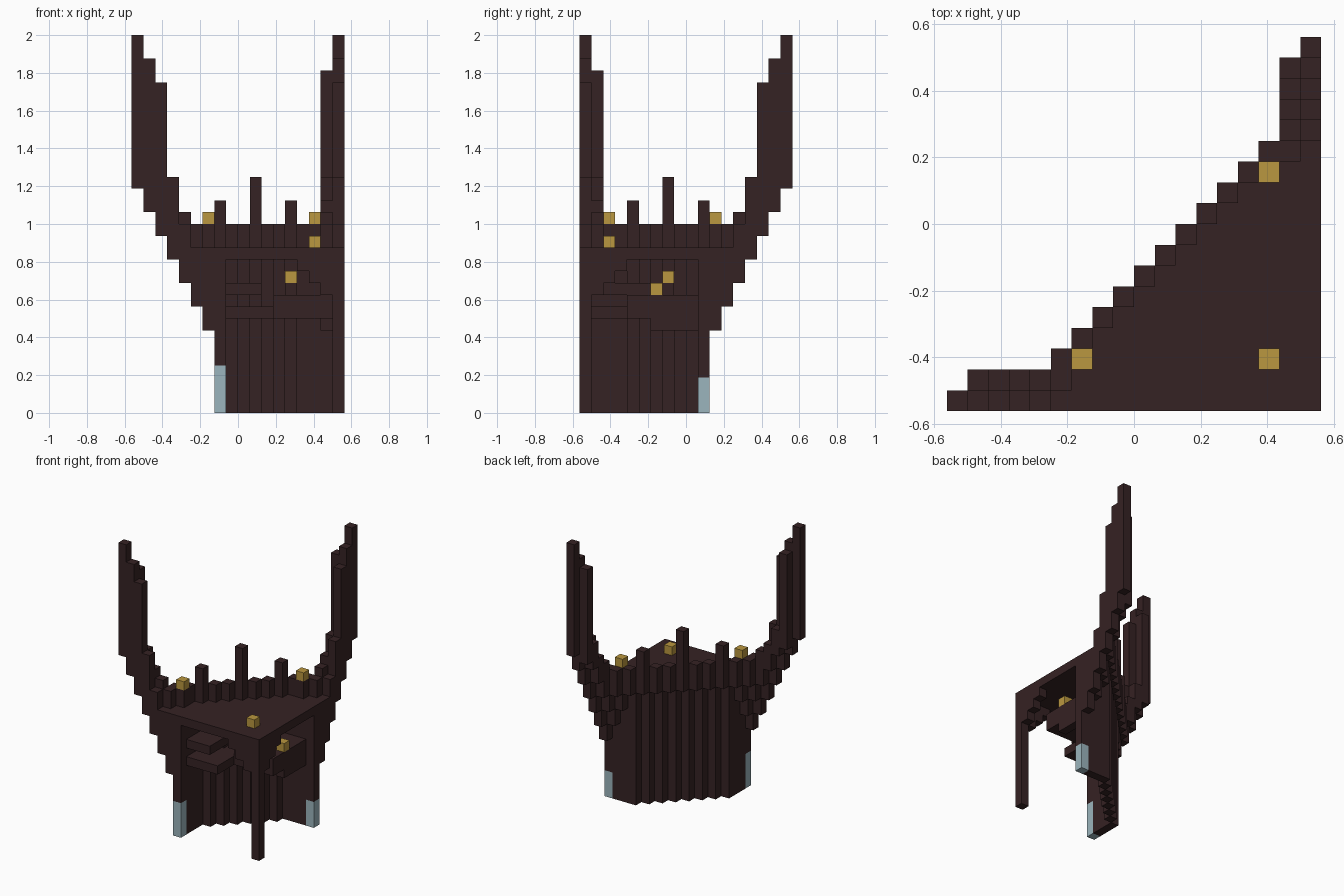
import bpy
import bmesh
from mathutils import Vector

cube = bpy.data.objects.get("Cube")
if cube:
    bpy.data.objects.remove(cube, do_unlink=True)

UNIT = 2 / 32      # edge of one block
SIDE = 18          # blocks along each horizontal side


def material(name, rgb):
    m = bpy.data.materials.new(name)
    m.use_nodes = True
    m.diffuse_color = (*rgb, 1)
    m.node_tree.nodes["Principled BSDF"].inputs["Base Color"].default_value = (*rgb, 1)
    return m


dark = material("dark brick", (0.036, 0.016, 0.017))
gold = material("gold", (0.49, 0.31, 0.05))
ice = material("pale blue", (0.33, 0.46, 0.51))

parts = {}         # part name -> (material, cells)
taken = set()      # all filled cells


def add(name, mat, x, y, z, mirror=False):
    """Fill a block range; x, y, z are a number or a (first, last + 1) pair."""
    rx, ry, rz = [range(*r) if isinstance(r, tuple) else range(r, r + 1) for r in (x, y, z)]
    cells = parts.setdefault(name, (mat, set()))[1]
    for i in rx:
        for j in ry:
            for k in rz:
                spots = [(i, j, k)]
                if mirror:      # reflect across the diagonal of the plan
                    spots.append((SIDE - 1 - j, SIDE - 1 - i, k))
                for c in spots:
                    if c not in taken:
                        taken.add(c)
                        cells.add(c)


# Feet at the two ends of the wall
add("left_foot", ice, 17, 10, (0, 3))
add("right_foot", ice, 7, 0, (0, 4))

# Corner post and stepped arch brackets
add("corner_post", dark, 17, 0, (0, 13))
for i, low in ((16, 10), (15, 11), (14, 12)):
    add("arch_brackets", dark, i, 0, (low, 13), True)

# Diagonal back wall with straight returns
for i in range(7, 15):
    add("back_wall", dark, i, i - 4, (0, 13))
add("back_wall", dark, 7, (0, 4), (0, 13), True)

# Triangular roof, with the parapet on its long edge
for i in range(3, SIDE):
    add("roof", dark, i, (0, min(i - 2, 15) if i > 4 else 1), 13)
for i in range(5, 16):
    add("parapet", dark, i, i - 3, (13, 16))
add("parapet", dark, 5, 1, (13, 16), True)

# Stepped wings that lean outward and rise into horns: x, y, bottom, top
wings = [(6, 0, 7, 13), (6, 1, 9, 13), (6, 2, 11, 13),
         (5, 0, 9, 13), (5, 1, 11, 13), (5, 2, 13, 16),
         (4, 0, 11, 16), (4, 1, 13, 17), (3, 0, 13, 20), (3, 1, 15, 18)]
for x, y, low, high in wings:
    add("wings", dark, x, y, (low, high), True)
horns = [(2, 0, 15, 28), (2, 1, 17, 20), (1, 0, 17, 30),
         (1, 1, 18, 29), (0, 0, 19, 32)]
for x, y, low, high in horns:
    add("horns", dark, x, y, (low, high), True)

# Pinnacles along the parapet
add("pinnacles", dark, 7, 4, (16, 18), True)
add("pinnacles", dark, 10, 7, (16, 20))

# Inner platform and ledges
for i in range(8, 17):
    back = min(i - 4, 10)
    if i < 12:
        add("inner_ledge", dark, i, (1, back), 8)
    else:
        add("inner_platform", dark, i, (4, back), (8, 10))
    if i < 11:
        add("upper_ledge", dark, i, (1, back), 10)
add("platform_support", dark, 16, (6, 10), 7)
add("platform_step", dark, 13, 7, 10)

# Gold lamps
add("parapet_lamps", gold, 6, 2, 16, True)
add("parapet_lamps", gold, 15, 11, 16)
add("lamp_stands", dark, 6, 2, (14, 16), True)
add("roof_lamp", gold, 15, 2, 14)
add("inner_lamps", gold, 16, 6, 10)
add("inner_lamps", gold, 13, 7, 11)

# Skin each part with the exposed block faces
AXES = [Vector(a) for a in ((1, 0, 0), (0, 1, 0), (0, 0, 1))]
for name, (mat, cells) in parts.items():
    bm = bmesh.new()
    for c in cells:
        centre = Vector(c) + Vector((0.5 - SIDE / 2, 0.5 - SIDE / 2, 0.5))
        for n in range(3):
            for s in (-1, 1):
                out = AXES[n] * s
                if tuple(int(a + b) for a, b in zip(c, out)) in taken:
                    continue
                u, v = AXES[(n + 1) % 3] * s, AXES[(n + 2) % 3]
                corners = [out - u - v, out + u - v, out + u + v, out - u + v]
                bm.faces.new([bm.verts.new((centre + d / 2) * UNIT) for d in corners])
    bmesh.ops.remove_doubles(bm, verts=bm.verts, dist=UNIT / 100)
    mesh = bpy.data.meshes.new(name)
    bm.to_mesh(mesh)
    bm.free()
    mesh.materials.append(mat)
    bpy.context.collection.objects.link(bpy.data.objects.new(name, mesh))
